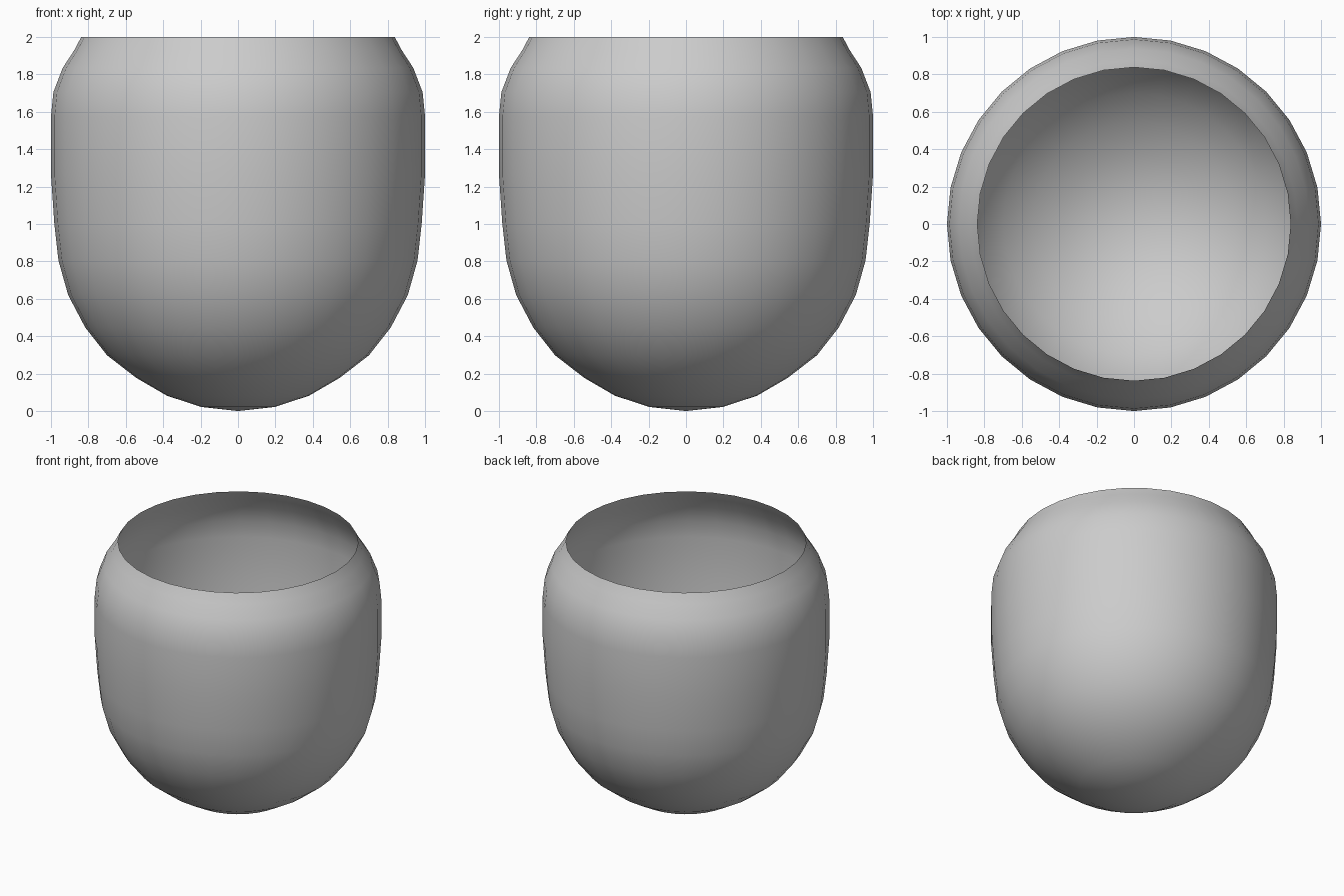
import bpy, bmesh, math

if "Cube" in bpy.data.objects:
    bpy.data.objects.remove(bpy.data.objects["Cube"])

# Outer profile (radius, height) from above the bottom pole up to the open rim
profile = [(0.197, 0.022), (0.38, 0.082), (0.545, 0.178), (0.70, 0.298),
           (0.817, 0.447), (0.908, 0.62), (0.96, 0.805), (0.982, 1.0),
           (1.0, 1.265), (1.0, 1.575), (0.987, 1.705), (0.937, 1.835),
           (0.875, 1.93), (0.838, 2.0)]
SEGMENTS = 32

# Open thin-walled bowl, lathed around z
bm = bmesh.new()
pole = bm.verts.new((0, 0, 0))
rings = []
for r, z in profile:
    rings.append([bm.verts.new((r * math.cos(a), r * math.sin(a), z))
                  for a in (2 * math.pi * i / SEGMENTS for i in range(SEGMENTS))])
for i in range(SEGMENTS):
    j = (i + 1) % SEGMENTS
    bm.faces.new((pole, rings[0][j], rings[0][i]))
    for low, high in zip(rings, rings[1:]):
        bm.faces.new((low[i], low[j], high[j], high[i]))
for f in bm.faces:
    f.smooth = True

mesh = bpy.data.meshes.new("round_pot")
bm.to_mesh(mesh)
bm.free()
pot = bpy.data.objects.new("round_pot", mesh)
bpy.context.collection.objects.link(pot)
